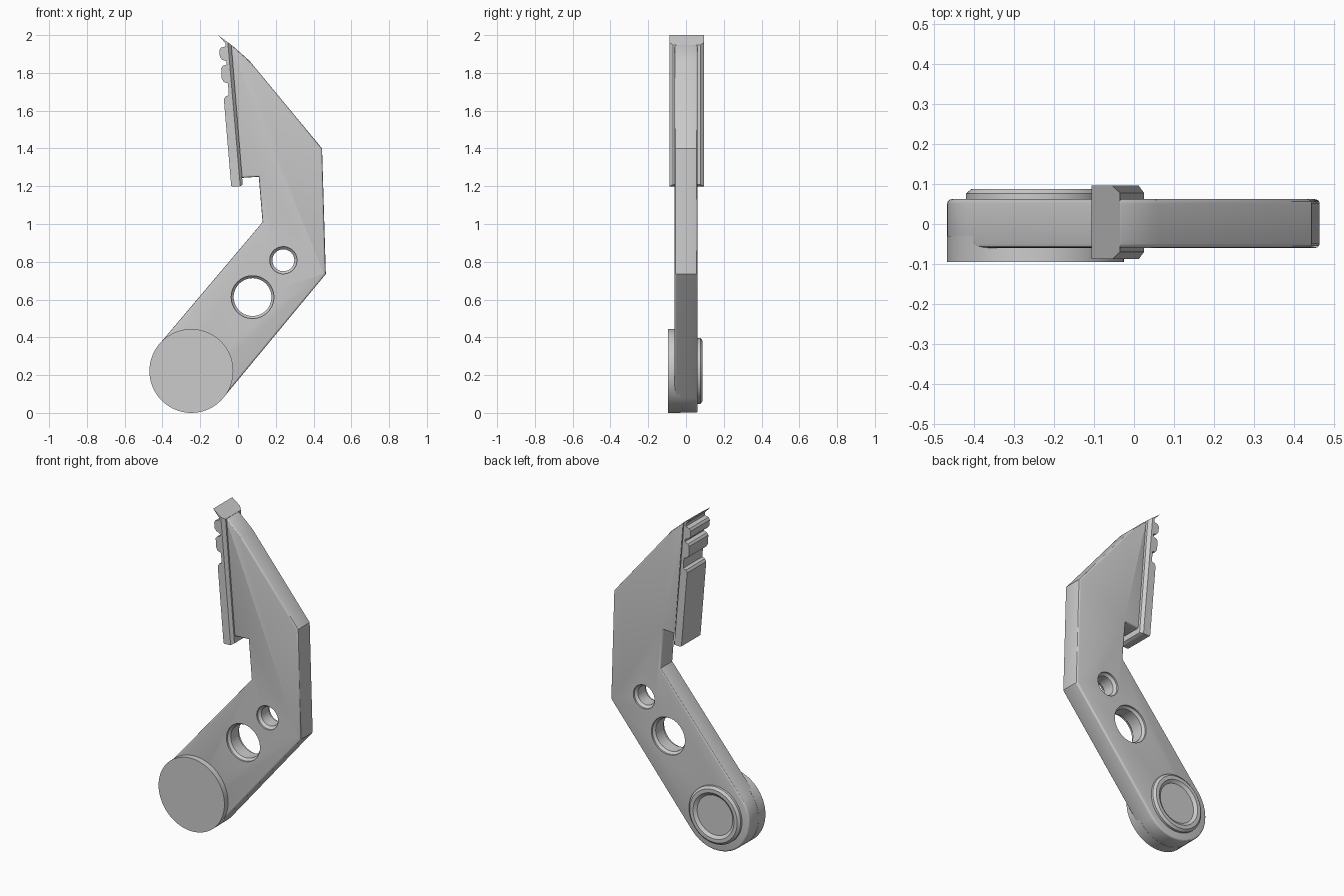
import bpy, bmesh
from math import sin, cos, radians, pi
from mathutils import Vector

if "Cube" in bpy.data.objects:
    bpy.data.objects.remove(bpy.data.objects["Cube"])

PX, PZ, PR = -0.247, 0.222, 0.222      # pivot centre and radius


def finish(name, bm, angle=30):
    bmesh.ops.recalc_face_normals(bm, faces=bm.faces)
    me = bpy.data.meshes.new(name)
    bm.to_mesh(me)
    bm.free()
    ob = bpy.data.objects.new(name, me)
    bpy.context.collection.objects.link(ob)
    bpy.ops.object.select_all(action='DESELECT')
    ob.select_set(True)
    bpy.context.view_layer.objects.active = ob
    bpy.ops.object.shade_smooth_by_angle(angle=radians(angle))
    return ob


def prism(points, y0, y1):
    """Extrude an x/z outline from y0 to y1."""
    bm = bmesh.new()
    face = bm.faces.new([bm.verts.new((x, y0, z)) for x, z in points])
    out = bmesh.ops.extrude_face_region(bm, geom=[face])
    for v in out['geom']:
        if isinstance(v, bmesh.types.BMVert):
            v.co.y = y1
    return bm


def lathe(cx, cz, profile, n=64):
    """Revolve (radius, y) pairs around a y-parallel axis, with capped ends."""
    bm = bmesh.new()
    rings = [[bm.verts.new((cx + r * cos(2 * pi * i / n), y, cz + r * sin(2 * pi * i / n)))
              for i in range(n)] for r, y in profile]
    for a, b in zip(rings, rings[1:]):
        for i in range(n):
            j = (i + 1) % n
            bm.faces.new((a[i], a[j], b[j], b[i]))
    bm.faces.new(rings[0])
    bm.faces.new(rings[-1])
    return bm


# Bent arm plate with softened outline edges
arc = [radians(-40.3 - 180 * i / 32) for i in range(33)]
outline = [(PX + (PR - .001) * cos(a), PZ + (PR - .001) * sin(a)) for a in arc]
outline += [(0.13, 1.01), (0.11, 1.25), (0.005, 1.243), (-0.045, 1.95),
            (-0.03, 1.945), (0.06, 1.865), (0.445, 1.40), (0.465, 0.735)]
bm = prism(outline, -0.06, 0.062)
rim = [e for e in bm.edges if abs(e.verts[0].co.y - e.verts[1].co.y) < 1e-5]
bmesh.ops.bevel(bm, geom=rim, offset=0.011, segments=3, profile=0.5, affect='EDGES')
arm = finish("arm_plate", bm)

# Two through holes, countersunk on both faces
for name, x, z, r, rim_r in (("large_hole", 0.077, 0.613, 0.10, 0.113),
                             ("small_hole", 0.24, 0.808, 0.058, 0.072)):
    d = rim_r - r
    cutter = finish(name + "_cutter", lathe(x, z, [
        (rim_r, -0.1), (rim_r, -0.05), (r, -0.05 + d),
        (r, 0.052 - d), (rim_r, 0.052), (rim_r, 0.1)]))
    mod = arm.modifiers.new(name, 'BOOLEAN')
    mod.operation = 'DIFFERENCE'
    mod.solver = 'EXACT'
    mod.object = cutter
    bpy.context.view_layer.objects.active = arm
    bpy.ops.object.modifier_apply(modifier=mod.name)
    bpy.data.objects.remove(cutter)
bpy.ops.object.select_all(action='DESELECT')
arm.select_set(True)
bpy.ops.object.shade_smooth_by_angle(angle=radians(30))

# Pivot disc on the front
finish("pivot_disc", lathe(PX, PZ, [(PR, -0.095), (PR, -0.03)]))

# Raised, recessed boss on the back
finish("pivot_boss", lathe(PX, PZ, [
    (0.174, 0.05), (0.174, 0.076), (0.160, 0.088), (0.138, 0.088),
    (0.120, 0.074), (0.0005, 0.074)]))

# Toothed rail across the upper edge
top, low = (-0.035, 1.948), (0.025, 1.208)
rail = [(-0.106, 2.0), (-0.066, 1.957), (-0.066, 1.94),
        (-0.09, 1.934), (-0.099, 1.92), (-0.096, 1.885), (-0.085, 1.87), (-0.062, 1.862),
        (-0.059, 1.845), (-0.080, 1.838), (-0.089, 1.825), (-0.086, 1.77), (-0.075, 1.752),
        (-0.053, 1.744), (-0.049, 1.682), (-0.066, 1.675), (-0.075, 1.66),
        (-0.036, 1.202), (-0.028, 1.198), (0.012, 1.2), low, top]
bm = prism(rail, -0.088, 0.096)
ends = [Vector(top), Vector(low)]
back = [e for e in bm.edges
        if all(min((Vector((v.co.x, v.co.z)) - p).length for p in ends) < 1e-4 for v in e.verts)
        and abs(e.verts[0].co.z - e.verts[1].co.z) > 0.1]
bmesh.ops.bevel(bm, geom=back, offset=0.018, segments=1, affect='EDGES')
finish("toothed_rail", bm)
